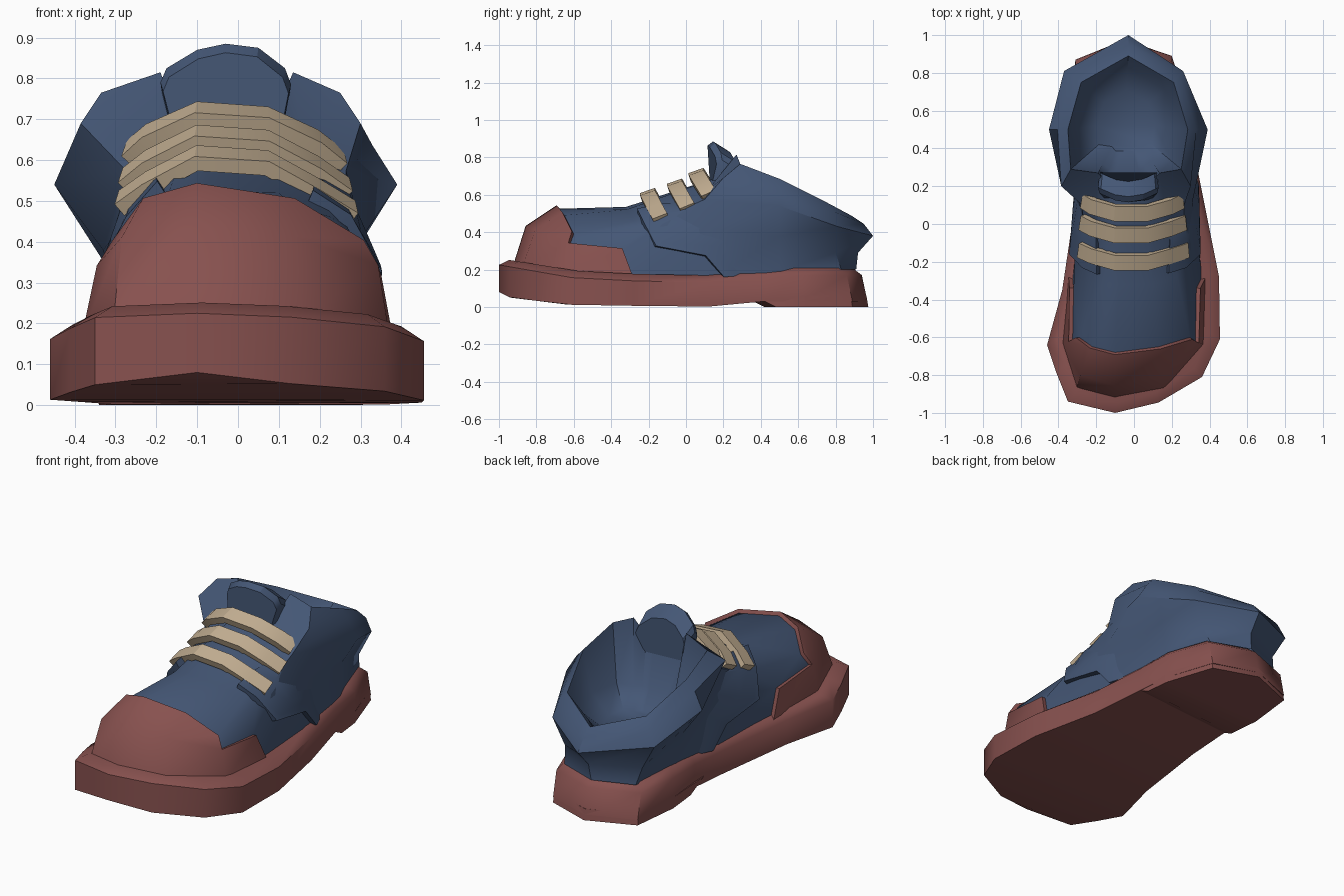
import bpy, bmesh, math
from mathutils import Vector
from mathutils.bvhtree import BVHTree

if "Cube" in bpy.data.objects:
    bpy.data.objects.remove(bpy.data.objects["Cube"])


def material(name, rgb):
    m = bpy.data.materials.new(name)
    m.diffuse_color = (*rgb, 1)
    m.use_nodes = True
    m.node_tree.nodes["Principled BSDF"].inputs["Base Color"].default_value = m.diffuse_color
    return m


RED = material("brick_red", (0.245, 0.083, 0.078))
BLUE = material("navy_blue", (0.058, 0.094, 0.178))
TAN = material("lace_tan", (0.55, 0.43, 0.29))


def make(name, verts, faces, mat, angle=30, fix=True, thick=0):
    me = bpy.data.meshes.new(name)
    me.from_pydata([tuple(v) for v in verts], [], faces)
    bm = bmesh.new()
    bm.from_mesh(me)
    loose = [v for v in bm.verts if not v.link_faces]
    bmesh.ops.delete(bm, geom=loose, context='VERTS')
    bmesh.ops.remove_doubles(bm, verts=bm.verts, dist=1e-5)
    if fix:
        bmesh.ops.recalc_face_normals(bm, faces=bm.faces)
    bm.to_mesh(me)
    bm.free()
    me.materials.append(mat)
    ob = bpy.data.objects.new(name, me)
    bpy.context.collection.objects.link(ob)
    bpy.ops.object.select_all(action='DESELECT')
    ob.select_set(True)
    bpy.context.view_layer.objects.active = ob
    if thick:
        s = ob.modifiers.new("thickness", 'SOLIDIFY')
        s.thickness, s.offset = thick, 1
        bpy.ops.object.modifier_apply(modifier=s.name)
    bpy.ops.object.shade_smooth_by_angle(angle=math.radians(angle))
    return ob


def lerp_table(t, table):
    for (a, va), (b, vb) in zip(table, table[1:]):
        if t <= b:
            return va + (vb - va) * max(0, (t - a) / (b - a))
    return table[-1][1]


def loft(n, rings):
    """Quads between consecutive closed rings of n points."""
    return [(r * n + i, r * n + (i + 1) % n, (r + 1) * n + (i + 1) % n, (r + 1) * n + i)
            for r in range(rings - 1) for i in range(n)]


def across(n, start):
    """Fill a closed ring with strips running from one side to the other."""
    out = []
    for i in range(n // 2):
        f = [i, i + 1, (n - i - 1) % n, (n - i) % n]
        out.append([start + k for k in dict.fromkeys(f)])
    return out


# Sole: left x, y and right x, y from toe to heel
sole_rows = [(-.1, -1, -.1, -1), (-.35, -.94, .13, -.945), (-.41, -.79, .36, -.81),
             (-.46, -.64, .455, -.61), (-.38, -.35, .45, -.28), (-.31, .12, .37, .12),
             (-.32, .38, .31, .42), (-.34, .6, .29, .62), (-.31, .87, .2, .89),
             (-.05, .97, -.05, .97)]
outline = [(r[2], r[3]) for r in sole_rows] + [(r[0], r[1]) for r in sole_rows[-2:0:-1]]
sole_top = [(-1, .225), (-.6, .155), (-.3, .14), (.15, .13), (.5, .17), (1, .17)]
sole_low = [(-1, .08), (-.94, .05), (-.63, .012), (.1, 0), (.4, .03), (1, .03)]
n = len(outline)
low = [(x, y, lerp_table(y, sole_low)) for x, y in outline]
rim = [(x, y - (.03 if y > .8 else 0), lerp_table(y, sole_top)) for x, y in outline]
welt = [(x * .88, y * .945, z + lerp_table(y, [(-1, .026), (-.6, .036), (1, .04)])) for x, y, z in rim]
make("sole", low + rim + welt, loft(n, 3) + across(n, 0) + across(n, 2 * n), RED, 48)

# Heel block with a slanted front edge
heel = [(-.322, .42), (.306, .48), (.29, .62), (.2, .89), (-.05, .975), (-.31, .87), (-.34, .6)]
k = len(heel)
heel_top = [(x, y - (.12 if y < .5 else .01 if y > .8 else 0), .06) for x, y in heel]
make("heel", [(x, y, 0) for x, y in heel] + heel_top,
     loft(k, 2) + [list(range(k)), list(range(k, 2 * k))], RED, 48)


# Upper: rings of (left x, right x, y, z) from toe to heel
def ring(rows):
    return ([Vector((r[1], r[2], r[3])) for r in rows]
            + [Vector((r[0], r[2], r[3])) for r in rows[-2:0:-1]])


base = ring([(-.1, -.1, -.905, .21), (-.29, .15, -.86, .2), (-.36, .35, -.63, .17), (-.325, .36, -.28, .15),
             (-.28, .32, .15, .15), (-.29, .28, .5, .19), (-.27, .17, .83, .2), (-.05, -.05, .91, .2)])
waist = ring([(-.1, -.1, -.84, .42), (-.27, .13, -.79, .4), (-.325, .325, -.62, .335), (-.32, .33, -.34, .31),
              (-.30, .31, .12, .42), (-.33, .29, .5, .38), (-.29, .19, .8, .29), (-.04, -.04, .92, .29)])
bulge = ring([(-.1, -.1, -.68, .525), (-.22, .13, -.65, .49), (-.29, .295, -.6, .39), (-.255, .265, -.2, .44),
              (-.275, .265, .1, .575), (-.45, .39, .5, .54), (-.37, .26, .81, .43), (-.03, -.03, 1, .38)])
throat = ring([(-.08, -.08, -.32, .535), (-.17, .1, -.32, .52), (-.23, .23, -.28, .46), (-.2, .16, .12, .63),
               (-.385, .3, .2, .69), (-.405, .33, .5, .635), (-.33, .24, .79, .51), (-.03, -.03, .95, .445)])
lip = ring([(-.04, -.04, .22, .71), (-.1, .04, .22, .71), (-.15, .09, .22, .71), (-.19, .135, .27, .815),
            (-.335, .25, .29, .765), (-.35, .285, .5, .685), (-.28, .21, .75, .56), (-.03, -.03, .89, .485)])
middle = Vector((-.05, .54, 0))
inner, floor = [], []
for p in lip:
    for s, h, dest in ((.82, .46, inner), (.48, .37, floor)):
        q = middle + (p - middle) * s
        dest.append(Vector((q.x, max(q.y, .29), min(h, p.z - .05))))
N = len(base)
verts = base + waist + bulge + throat + lip + inner + floor
faces = loft(N, 7) + across(N, 6 * N)
make("upper", verts, faces, BLUE, 42, fix=False)

# Toe cap: a raised shell over the front of the upper
cap = []
for f in loft(N, 3):
    col = min(f[0] % N, N - 1 - f[0] % N)
    if col < (3 if f[0] < N else 2):
        cap.append(f)
make("toe_cap", verts[:3 * N], cap, RED, 50, fix=False, thick=.022)

# Eyestay panels, raised at the front edge and blended into the sides
tree = BVHTree.FromPolygons(verts, faces)
front_edge = [(.19, -.27, .53), (.27, -.24, .46), (.34, -.17, .32), (.34, .1, .27), (.33, .2, .16)]
rear_edge = [(.2, .02, .58), (.27, .1, .55), (.31, .14, .45), (.31, .24, .38), (.31, .32, .17)]
for side, name in ((-1, "left"), (1, "right")):
    pv, pf = [], []
    for a, b in zip(front_edge, rear_edge):
        for t, lift in ((0, -.015), (.03, .03), (.16, .028), (.5, .015), (1, -.01)):
            g = Vector(a).lerp(Vector(b), t)
            g.x *= side
            hit, normal = tree.find_nearest(g)[:2]
            pv.append(hit + normal * lift)
    rows = len(front_edge)
    for r in range(rows - 1):
        for c in range(4):
            i = r * 5 + c
            pf.append((i, i + 1, i + 6, i + 5))
    pf += [tuple(range(5)), tuple(range(rows * 5 - 5, rows * 5))]
    make(name + "_eyestay", pv, pf, BLUE)

# Laces: flat bands arched over the tongue
for num, (y, z, drop) in enumerate([(-.2, .605, .11), (-.055, .655, .105), (.06, .712, .095)]):
    path = [(-.285 + num * .01, y + .065, z - drop), (-.22, y + .035, z - drop * .58), (-.1, y, z),
            (.07, y, z - .012), (.19, y + .035, z - drop * .72), (.28 - num * .015, y + .065, z - drop * 1.22)]
    lv = []
    for i, p in enumerate(path):
        a, b = path[max(i - 1, 0)], path[min(i + 1, len(path) - 1)]
        along = (Vector(b) - Vector(a)).normalized()
        wide = Vector((0, .9, .3))
        wide = (wide - along * wide.dot(along)).normalized() * .042
        up = wide.cross(along).normalized() * .019
        if up.z < 0:
            up = -up
        p = Vector(p)
        lv += [p - wide - up, p + wide - up, p + wide + up, p - wide + up]
    e = len(lv) - 4
    make(f"lace_{num + 1}", lv, loft(4, len(path)) + [(0, 1, 2, 3), (e, e + 1, e + 2, e + 3)], TAN)

# Tongue: padded flap leaning back at the sides
shape = [(-.15, .62), (-.19, .79), (-.175, .825), (-.1, .87), (-.03, .885), (.05, .875),
         (.115, .825), (.13, .785), (.1, .62)]


def flap(y, shrink, dz):
    return [(-.03 + (x + .03) * shrink, y + .05 * ((x + .03) / .16) ** 2 - max(0, .8 - z) * .1,
             z + dz * (z > .7)) for x, z in shape]


t = len(shape)
make("tongue", flap(.115, .96, -.022) + flap(.145, 1, 0) + flap(.225, .95, -.05),
     loft(t, 3) + [list(range(t)), list(range(2 * t, 3 * t))], BLUE)
